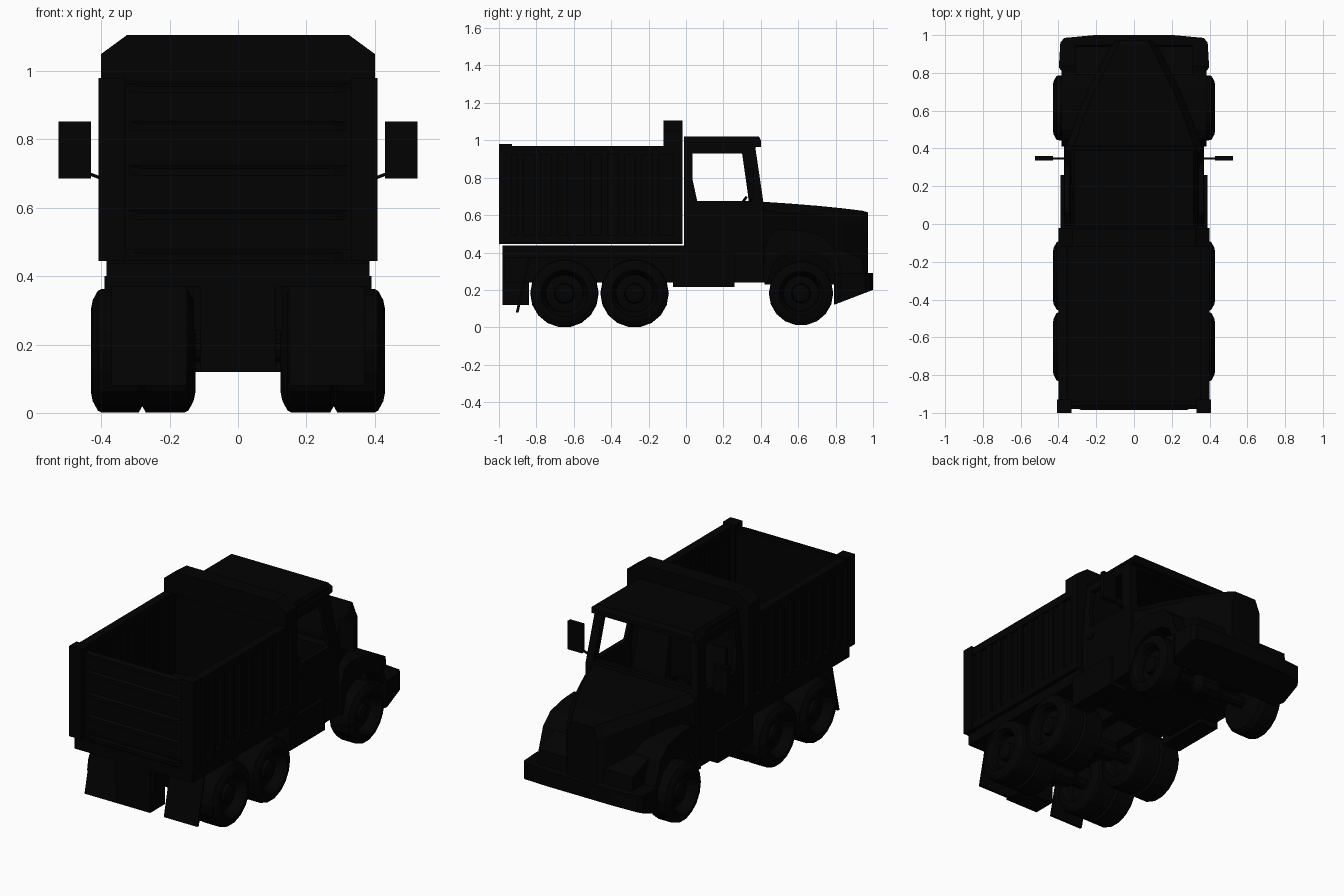
import bpy, bmesh, math

if "Cube" in bpy.data.objects:
    bpy.data.objects.remove(bpy.data.objects["Cube"])

black = bpy.data.materials.new("black_paint")
black.diffuse_color = (0.0005, 0.0005, 0.0005, 1)
black.use_nodes = True
black.node_tree.nodes["Principled BSDF"].inputs["Base Color"].default_value = black.diffuse_color


def make(name, verts, faces):
    me = bpy.data.meshes.new(name)
    me.from_pydata(verts, [], faces)
    bm = bmesh.new()
    bm.from_mesh(me)
    bmesh.ops.remove_doubles(bm, verts=bm.verts, dist=1e-5)
    bmesh.ops.recalc_face_normals(bm, faces=bm.faces)
    bm.to_mesh(me)
    bm.free()
    me.materials.append(black)
    ob = bpy.data.objects.new(name, me)
    bpy.context.collection.objects.link(ob)
    return ob


def loft(name, rings):
    """Closed rings of equal length joined in order, with end caps."""
    n = len(rings[0])
    faces = [(r * n + i, r * n + (i + 1) % n, (r + 1) * n + (i + 1) % n, (r + 1) * n + i)
             for r in range(len(rings) - 1) for i in range(n)]
    faces += [tuple(range(n)), tuple(range((len(rings) - 1) * n, len(rings) * n))]
    return make(name, [p for r in rings for p in r], faces)


def prism(name, yz, x0, x1):
    return loft(name, [[(x, y, z) for y, z in yz] for x in (x0, x1)])


def box(name, x0, x1, y0, y1, z0, z1):
    return prism(name, [(y0, z0), (y1, z0), (y1, z1), (y0, z1)], x0, x1)


def tapered(name, levels):
    """Box lofted upward through (z, half width, y back, y front) levels."""
    return loft(name, [[(-w, y0, z), (w, y0, z), (w, y1, z), (-w, y1, z)] for z, w, y0, y1 in levels])


def wheel(name, rx, y, z, s, sides=18):
    """Lathe a (radius, x) profile about the x axis."""
    rings = []
    for r, x in rx:
        rings.append([(s * x, y + r * math.sin(2 * math.pi * (k + .5) / sides),
                       z + r * math.cos(2 * math.pi * (k + .5) / sides)) for k in range(sides)])
    return loft(name, rings)


def cut(ob, cutter):
    cutter.hide_render = True
    cutter.hide_viewport = True
    m = ob.modifiers.new("cut", 'BOOLEAN')
    m.operation = 'DIFFERENCE'
    m.solver = 'EXACT'
    m.object = cutter


# Wheels
rim = [(.03, .405), (.05, .40), (.055, .375), (.10, .37), (.11, .41), (.125, .43), (.15, .425), (.178, .41)]
front = rim + [(.181, .395), (.181, .31), (.165, .28), (.10, .27), (.05, .27)]
dual = rim + [(.183, .40), (.183, .29), (.165, .28), (.183, .27), (.183, .155), (.178, .145),
              (.15, .13), (.125, .125), (.11, .145), (.10, .18), (.05, .18)]
for s in (-1, 1):
    wheel("front_wheel", [(r * .95, x) for r, x in front], .615, .182, s)
    for y in (-.65, -.275):
        wheel("rear_wheel", dual, y, .182, s)
for y in (-.65, -.275, .615):
    wheel("axle", [(.035, -.38), (.035, -.10), (.06, -.06), (.06, .06), (.035, .10), (.035, .38)], y, .182, 1, 10)

# Chassis
for s in (-1, 1):
    box("chassis_rail", s * .08, s * .13, -.97, .85, .24, .40)
    box("side_tank", s * .27, s * .39, -.07, .26, .215, .40)
    prism("mud_flap", [(-.84, .38), (-.83, .38), (-.895, .08), (-.91, .08)], s * .15, s * .37)
for y in (-.80, -.46, -.04, .35):
    box("cross_member", -.13, .13, y - .03, y + .03, .25, .37)
box("bed_subframe", -.385, .385, -.98, 0, .37, .438)
box("rear_hitch_box", -.11, .11, -.98, -.84, .12, .38)
box("engine_block", -.15, .15, .42, .85, .23, .40)

# Dump bed
box("bed_floor", -.385, .385, -.97, -.02, .445, .48)
for s in (-1, 1):
    box("bed_side", s * .36, s * .382, -.95, -.03, .445, .96)
    box("bed_top_rail", s * .35, s * .40, -.95, -.03, .925, .97)
    box("bed_bottom_rail", s * .37, s * .40, -.95, -.02, .445, .49)
    box("bed_rear_post", s * .33, s * .408, -1.0, -.93, .445, .98)
    for k in range(9):
        y = -.885 + k * .09
        box("bed_side_rib", s * .375, s * .397, y - .018, y + .018, .48, .93)
        box("bed_inner_rib", s * .352, s * .365, y - .018, y + .018, .48, .93)
box("tailgate", -.335, .335, -.965, -.94, .445, .95)
for z in (.445, .565, .695, .825, .935):
    loft("tailgate_rib", [[(x * f, y, zz) for x, zz in ((-.33, z), (.33, z), (.33, z + t), (-.33, z + t))]
                          for y, f, t in ((-.96, 1, .03), (-.985, .85, .02))])
loft("bed_headboard", [[(x, y, z) for x, z in ((-.40, .445), (.40, .445), (.40, 1.05), (.325, 1.105),
                                               (-.325, 1.105), (-.40, 1.05))] for y in (-.07, -.02)])
loft("headboard_cap", [[(x, y, z) for x, z in ((-.40, .97), (-.40, 1.05), (-.325, 1.105), (.325, 1.105),
                                               (.40, 1.05), (.40, .97))] for y in (-.12, -.07)])

# Cab: boxy base, tapered glasshouse with open windows
base = tapered("cab_base", [(.24, .37, -.01, .415), (.66, .37, -.01, .415)])
cut(base, box("base_cutter", -.345, .345, .02, .385, .34, .70))
upper = tapered("cab_upper", [(.66, .37, -.01, .415), (1.0, .335, -.01, .365)])
cut(upper, tapered("upper_cutter", [(.62, .347, .02, .393), (.975, .31, .02, .341)]))
cut(upper, prism("side_window_cutter", [(.06, .675), (.335, .675), (.33, .72), (.30, .93), (.035, .93), (.035, .79)],
                 -.5, .5))
cut(upper, loft("windscreen_cutter", [[(-w, .30, z), (w, .30, z), (w, .5, z), (-w, .5, z)]
                                      for z, w in ((.69, .32), (.95, .29))]))
loft("cab_roof", [[(s * (.315 if z > 1.01 else .34), y, z) for y, z in
                   ((-.012, .98), (.36, .98), (.365, .962), (.40, .965), (.40, 1.0), (.39, 1.02), (-.012, 1.02))]
                  for s in (-1, 1)])
for s in (-1, 1):
    box("seat", s * .08, s * .29, .05, .22, .40, .52)
    prism("seat_back", [(.03, .50), (.09, .50), (.055, .68), (.035, .78), (.025, .78)], s * .08, s * .29)
    box("door_handle", s * .365, s * .378, .04, .09, .60, .62)
    # Mirrors
    box("mirror", s * .43, s * .525, .335, .36, .685, .853)
    loft("mirror_arm", [[(s * x, y, z + d) for y, d in ((.342, 0), (.352, 0), (.352, .01), (.342, .01))]
                        for x, z in ((.36, .67), (.41, .685), (.45, .70))])
box("dashboard", -.345, .345, .33, .39, .54, .67)
bpy.ops.mesh.primitive_torus_add(location=(-.18, .29, .65), rotation=(math.radians(55), 0, 0), major_radius=.055,
                                 minor_radius=.008, major_segments=14, minor_segments=6)
bpy.context.object.name = "steering_wheel"
bpy.context.object.data.materials.append(black)

# Hood, tapering to a narrow nose
hood = []
for y, xt, zt, xs, zs in ((.40, .32, .672, .36, .63), (.55, .27, .662, .31, .61), (.70, .21, .65, .25, .60),
                          (.84, .14, .636, .18, .58), (.94, .09, .624, .125, .56), (.972, .07, .615, .10, .54)):
    hood.append([(-xt, y, zt), (xt, y, zt), (xs, y, zs), (xs, y, .25), (-xs, y, .25), (-xs, y, zs)])
loft("hood", hood)

# Front fenders with wheel arches
for s in (-1, 1):
    prism("front_fender", [(.41, .24), (.42, .43), (.45, .50), (.50, .525), (.60, .52), (.72, .495), (.79, .43),
                           (.84, .28), (.80, .28), (.76, .355), (.69, .395), (.62, .405), (.54, .395), (.47, .355),
                           (.435, .24)], s * .15, s * .385)
    prism("fender_nose", [(.76, .28), (.95, .28), (.94, .37), (.76, .44)], s * .09, s * .31)

# Front bumper
loft("front_bumper", [[(-x, y, zb), (x, y, zb), (x, y, .29), (-x, y, .29)]
                      for y, x, zb in ((.79, .37, .12), (.83, .398, .135), (.96, .39, .185), (.985, .37, .195),
                                       (1.0, .21, .20))])
